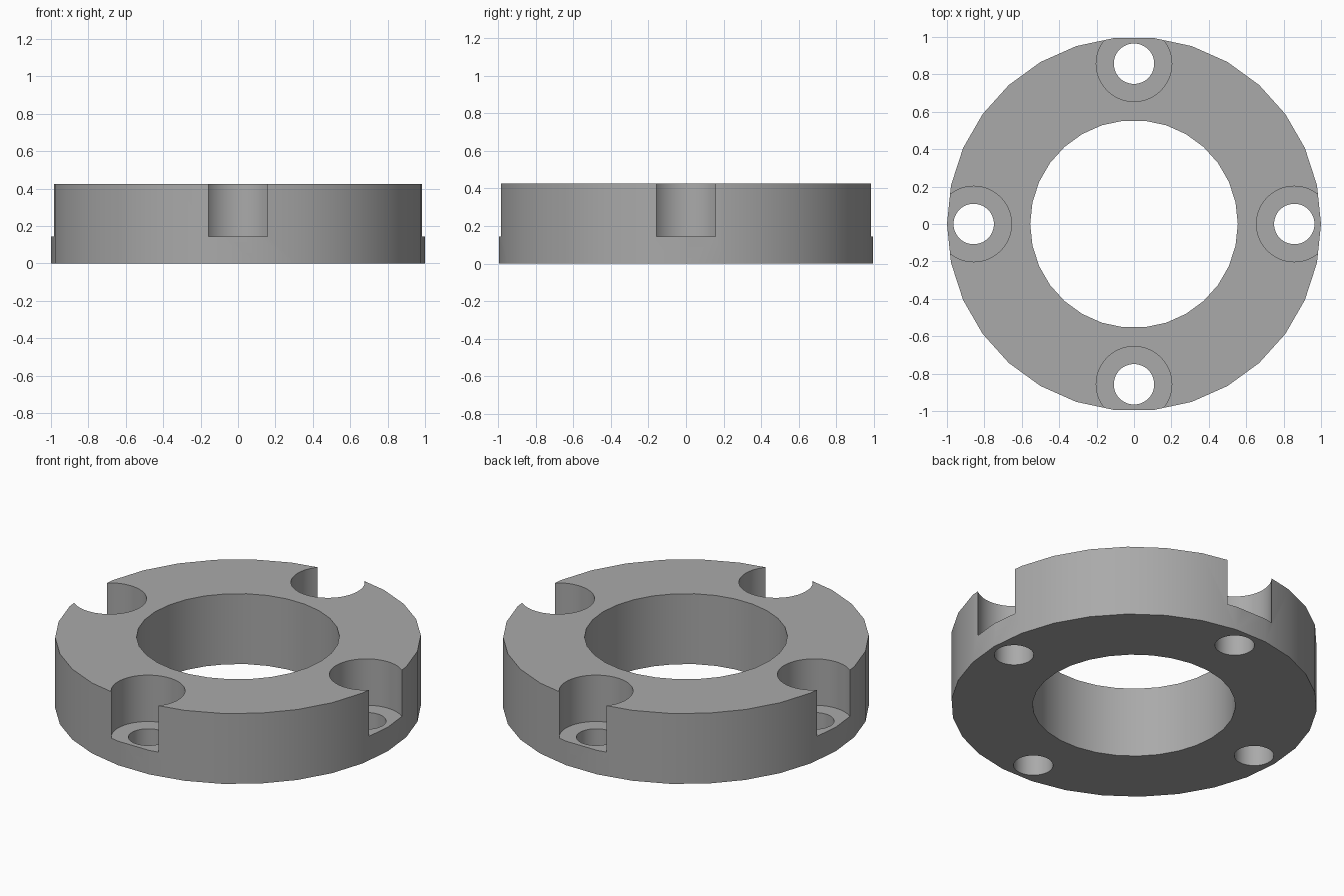
import bpy
import math

if "Cube" in bpy.data.objects:
    bpy.data.objects.remove(bpy.data.objects["Cube"], do_unlink=True)

HEIGHT = 0.425
OUTER_R, BORE_R = 1.0, 0.555
BOLT_CIRCLE = 0.857
HOLE_R, POCKET_R, POCKET_FLOOR = 0.108, 0.202, 0.145

grey = bpy.data.materials.new("machined_grey")
grey.use_nodes = True
grey.diffuse_color = (0.4, 0.4, 0.4, 1)
grey.node_tree.nodes["Principled BSDF"].inputs["Base Color"].default_value = (0.4, 0.4, 0.4, 1)


def cylinder(name, radius, bottom, top, sides, x=0, y=0):
    """Upright cylinder with a corner pointing along +x."""
    bpy.ops.mesh.primitive_cylinder_add(
        vertices=sides, radius=radius, depth=top - bottom,
        location=(x, y, (bottom + top) / 2), rotation=(0, 0, math.pi / 2))
    obj = bpy.context.object
    obj.name = name
    return obj


# Faceted disc
ring = cylinder("flange_ring", OUTER_R, 0, HEIGHT, 30)
ring.data.materials.append(grey)

# Central bore, then a through hole and an open-sided pocket for each bolt
cutters = [cylinder("bore_cutter", BORE_R, -0.1, HEIGHT + 0.1, 30)]
for i in range(4):
    x = BOLT_CIRCLE * math.cos(i * math.pi / 2)
    y = BOLT_CIRCLE * math.sin(i * math.pi / 2)
    cutters.append(cylinder("bolt_hole_cutter", HOLE_R, -0.1, HEIGHT + 0.1, 48, x, y))
    cutters.append(cylinder("pocket_cutter", POCKET_R, POCKET_FLOOR, HEIGHT + 0.1, 64, x, y))

# Cut the ring and remove the helpers
bpy.ops.object.select_all(action="DESELECT")
ring.select_set(True)
bpy.context.view_layer.objects.active = ring
for cutter in cutters:
    cutter.hide_render = True
    mod = ring.modifiers.new("cut", "BOOLEAN")
    mod.operation = "DIFFERENCE"
    mod.solver = "EXACT"
    mod.object = cutter
    bpy.ops.object.modifier_apply(modifier=mod.name)
    bpy.data.objects.remove(cutter, do_unlink=True)

# Smooth curved walls with crisp rims
bpy.ops.object.shade_smooth_by_angle(angle=math.radians(30))
